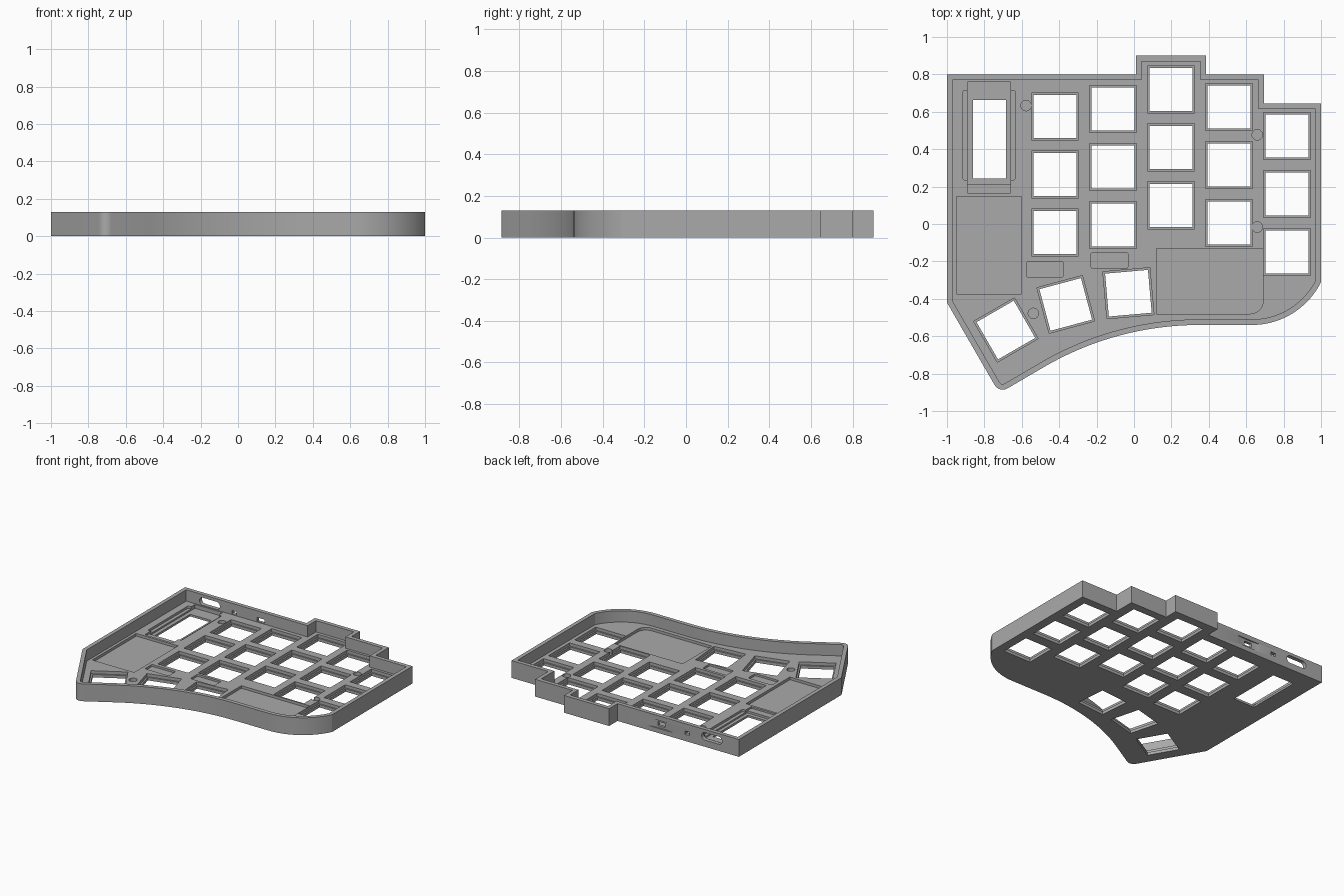
import bpy, bmesh, math
from mathutils import Vector, Matrix

cube = bpy.data.objects.get("Cube")
if cube:
    bpy.data.objects.remove(cube)

HEIGHT, FLOOR, LEDGE, WALL = 0.13, 0.045, 0.022, 0.03

grey = bpy.data.materials.new("mid grey plastic")
grey.use_nodes = True
grey.diffuse_color = (0.4, 0.4, 0.4, 1)
grey.node_tree.nodes["Principled BSDF"].inputs["Base Color"].default_value = (0.4, 0.4, 0.4, 1)


def arc(cx, cy, r, a0, a1, n):
    """Points on an arc, angles in degrees."""
    angles = [math.radians(a0 + (a1 - a0) * i / n) for i in range(n + 1)]
    return [Vector((cx + r * math.cos(a), cy + r * math.sin(a))) for a in angles]


def inset(pts, d):
    """Move a counter-clockwise outline inwards by d."""
    out = []
    for i, p in enumerate(pts):
        a = (p - pts[i - 1]).normalized()
        b = (pts[(i + 1) % len(pts)] - p).normalized()
        na, nb = Vector((-a.y, a.x)), Vector((-b.y, b.x))
        out.append(p + (na + nb) * d / (1 + na.dot(nb)))
    return out


def box(x0, x1, y0, y1, r=0.0):
    """Rectangle outline with optional rounded corners."""
    if not r:
        return [Vector(p) for p in ((x0, y0), (x1, y0), (x1, y1), (x0, y1))]
    corners = ((x1 - r, y0 + r, -90), (x1 - r, y1 - r, 0),
               (x0 + r, y1 - r, 90), (x0 + r, y0 + r, 180))
    return [p for cx, cy, a in corners for p in arc(cx, cy, r, a, a + 90, 6)]


def square(x, y, size, angle):
    turn = Matrix.Rotation(math.radians(angle), 2)
    h = size / 2
    return [Vector((x, y)) + turn @ p for p in box(-h, h, -h, h)]


def prisms(name, shapes, matrix=None):
    """One object made of extruded outlines: (points, bottom, top)."""
    bm = bmesh.new()
    for pts, z0, z1 in shapes:
        low = [bm.verts.new((p.x, p.y, z0)) for p in pts]
        high = [bm.verts.new((p.x, p.y, z1)) for p in pts]
        bm.faces.new(low[::-1])
        bm.faces.new(high)
        for i in range(len(pts)):
            bm.faces.new((low[i - 1], low[i], high[i], high[i - 1]))
    if matrix:
        bm.transform(matrix)
    bmesh.ops.recalc_face_normals(bm, faces=bm.faces[:])
    mesh = bpy.data.meshes.new(name)
    bm.to_mesh(mesh)
    bm.free()
    mesh.materials.append(grey)
    obj = bpy.data.objects.new(name, mesh)
    bpy.context.collection.objects.link(obj)
    return obj


# Outer outline: stepped back edge, curved front, rounded thumb tip
back = [Vector(p) for p in ((1, 0.645), (0.695, 0.645), (0.695, 0.8), (0.385, 0.8),
                            (0.385, 0.9), (0.01, 0.9), (0.01, 0.8), (-1, 0.8), (-1, -0.42))]
tip = arc(-0.702, -0.836, 0.05, 210, 300, 8)
front = arc(0.35, -2.19, 1.65, 120, 90, 28)
palm = arc(0.63, -0.127, 0.413, -90, -26.3, 18)
outline = back + tip + front + palm

case = prisms("keyboard_case", [(outline, 0, HEIGHT)])
cavity = prisms("cavity_cutter", [(inset(outline, WALL), FLOOR, 0.3)])

# Key positions: five staggered columns and three thumb keys
keys = [(-0.422 + 0.31 * c, y - 0.31 * r, 0)
        for c, y in enumerate((0.575, 0.615, 0.72, 0.625, 0.47)) for r in range(3)]
keys += [(-0.685, -0.567, 30), (-0.365, -0.43, 15), (-0.03, -0.37, 5)]
ledges = prisms("key_ledge_cutter", [(square(x, y, 0.252, a), LEDGE, 0.2) for x, y, a in keys])
holes = prisms("key_hole_cutter", [(square(x, y, 0.23, a), -0.1, 0.2) for x, y, a in keys])

# Display window with stepped recess
window = prisms("display_window_cutter", [(box(-0.862, -0.685, 0.243, 0.662), -0.1, 0.2)])
recess = prisms("display_recess_cutter", [(box(-0.89, -0.66, 0.215, 0.76), 0.016, 0.2)])
sides = prisms("display_side_cutter", [(box(-0.915, -0.635, 0.235, 0.715, 0.012), 0.028, 0.2),])
shelf = prisms("display_shelf_cutter", [(box(-0.89, -0.66, 0.165, 0.3), 0.032, 0.2)])

# Battery and controller pockets, small part pockets, blind screw holes
corner = box(0.12, 0.691, -0.48, -0.132)
corner[1:2] = arc(0.621, -0.41, 0.07, -90, 0, 8)
pockets = [(box(-0.95, -0.602, -0.375, 0.147), 0.025, 0.2), (corner, 0.025, 0.2),
           (box(-0.575, -0.377, -0.285, -0.2, 0.012), 0.03, 0.2),
           (box(-0.23, -0.032, -0.237, -0.152, 0.012), 0.03, 0.2)]
pockets += [(arc(x, y, 0.028, 0, 345, 23), 0.015, 0.2)
            for x, y in ((-0.577, 0.633), (0.659, 0.477), (0.659, -0.016), (-0.538, -0.478))]
pocket = prisms("pocket_cutter", pockets)

# Back wall ports and shallow switch scoop
upright = Matrix.Rotation(math.radians(90), 4, "X")
ports = prisms("port_cutter", [(box(-0.86, -0.69, 0.05, 0.107, 0.028), -0.9, -0.765),
                               (box(-0.59, -0.55, 0.05, 0.075), -0.9, -0.765),
                               (box(-0.38, -0.32, 0.05, 0.08), -0.9, -0.765)], upright)
scoop = prisms("scoop_cutter", [(arc(-0.35, 1.29, 0.5, 0, 357.5, 143), 0.035, 0.095)])

# Carve every cutter out of the case
bpy.context.view_layer.objects.active = case
for cutter in (cavity, ledges, holes, recess, sides, shelf, window, pocket, ports, scoop):
    mod = case.modifiers.new(cutter.name, "BOOLEAN")
    mod.operation = "DIFFERENCE"
    mod.solver = "EXACT"
    mod.use_self = cutter is pocket
    mod.object = cutter
    bpy.ops.object.modifier_apply(modifier=mod.name)
    bpy.data.objects.remove(cutter)

bpy.ops.object.select_all(action="DESELECT")
case.select_set(True)
bpy.ops.object.shade_smooth_by_angle(angle=math.radians(25))
